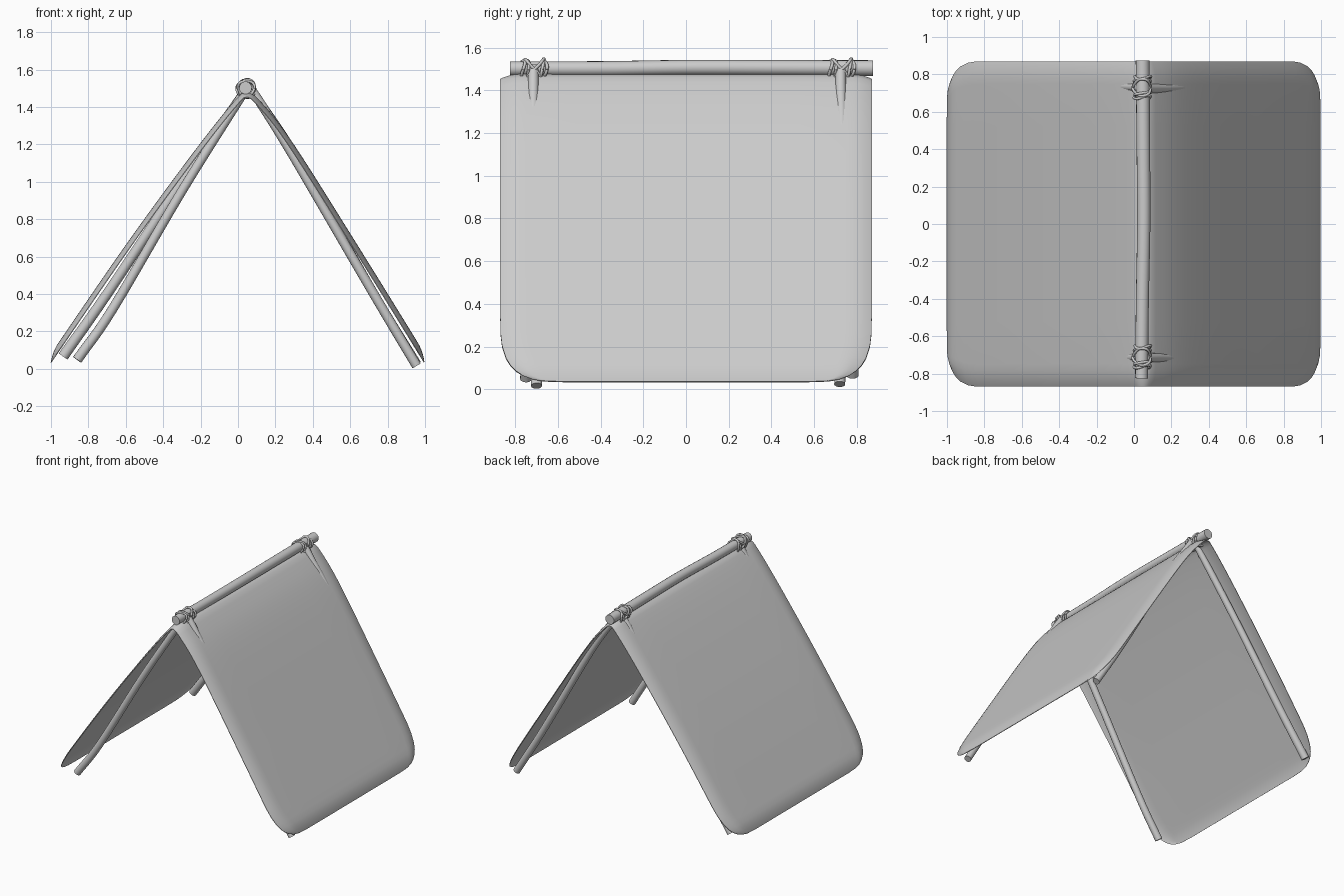
import bpy, bmesh, math
from mathutils import Vector

if "Cube" in bpy.data.objects:
    bpy.data.objects.remove(bpy.data.objects["Cube"])

grey = bpy.data.materials.new("plain grey")
grey.diffuse_color = (0.6, 0.6, 0.6, 1)
grey.use_nodes = True
grey.node_tree.nodes["Principled BSDF"].inputs["Base Color"].default_value = grey.diffuse_color


def finish(name, bm, angle=50):
    bmesh.ops.recalc_face_normals(bm, faces=bm.faces)
    me = bpy.data.meshes.new(name)
    bm.to_mesh(me)
    bm.free()
    me.materials.append(grey)
    me.shade_smooth()
    me.set_sharp_from_angle(angle=math.radians(angle))
    ob = bpy.data.objects.new(name, me)
    bpy.context.collection.objects.link(ob)
    return ob


def spline(pts, n):
    """Catmull-Rom through the points, n steps per span."""
    p = [Vector(q) for q in pts]
    p = [2 * p[0] - p[1]] + p + [2 * p[-1] - p[-2]]
    out = []
    for i in range(1, len(p) - 2):
        a, b, c, d = p[i - 1:i + 3]
        for k in range(n):
            t = k / n
            out.append(0.5 * (2 * b + (c - a) * t + (2 * a - 5 * b + 4 * c - d) * t * t
                              + (3 * b - a - 3 * c + d) * t ** 3))
    return out + [p[-2]]


def tube(bm, path, radii, sides):
    """Capped tube swept along a path."""
    rings, up = [], Vector((0.3, 0.2, 0.93))
    for i, p in enumerate(path):
        t = (path[min(i + 1, len(path) - 1)] - path[max(i - 1, 0)]).normalized()
        a = (up - t * up.dot(t)).normalized()
        up, b = a, t.cross(a)
        r = radii(i / (len(path) - 1))
        rings.append([bm.verts.new(p + r * (a * math.cos(w) + b * math.sin(w)))
                      for w in (2 * math.pi * k / sides for k in range(sides))])
    for r0, r1 in zip(rings, rings[1:]):
        for k in range(sides):
            j = (k + 1) % sides
            bm.faces.new((r0[k], r0[j], r1[j], r1[k]))
    bm.faces.new(rings[0])
    bm.faces.new(rings[-1])


def pole(name, pts, r0, r1):
    bm = bmesh.new()
    tube(bm, spline(pts, 6), lambda t: r0 + (r1 - r0) * t, 16)
    finish(name, bm)


# Ridge pole, slightly bowed
pole("ridge_pole", [(0.04, -0.825, 1.502), (0.045, -0.4, 1.502), (0.052, 0, 1.507),
                    (0.05, 0.4, 1.506), (0.046, 0.875, 1.504)], 0.034, 0.037)

# Four support legs
pole("front_left_leg", [(-0.86, -0.75, 0.048), (-0.67, -0.74, 0.32), (-0.3, -0.73, 0.95),
                        (0.03, -0.71, 1.475)], 0.027, 0.024)
pole("back_left_leg", [(-0.935, 0.78, 0.066), (-0.7, 0.77, 0.4), (-0.3, 0.75, 1.0),
                       (0.03, 0.73, 1.475)], 0.029, 0.024)
pole("front_right_leg", [(0.955, -0.70, 0.016), (0.72, -0.71, 0.41), (0.3, -0.715, 1.13),
                         (0.13, -0.715, 1.405), (0.06, -0.715, 1.51)], 0.026, 0.024)
pole("back_right_leg", [(0.955, 0.72, 0.024), (0.72, 0.725, 0.41), (0.31, 0.73, 1.13),
                        (0.13, 0.725, 1.405), (0.06, 0.725, 1.51)], 0.026, 0.024)


# Canvas: thin sheet draped over the ridge, lower corners rounded, rim curled in
def canvas():
    prof = spline([(-1.016, 0.045), (-0.6, 0.65), (-0.25, 1.13), (-0.03, 1.41), (0.045, 1.472),
                   (0.12, 1.42), (0.29, 1.2), (0.65, 0.63), (1.012, 0.045)], 12)
    run = [0]
    for a, b in zip(prof, prof[1:]):
        run.append(run[-1] + (b - a).length)
    total = run[-1]

    def at(d):
        d = max(0, min(total, d))
        i = max(k for k in range(len(run) - 1) if run[k] <= d)
        return prof[i].lerp(prof[i + 1], (d - run[i]) / (run[i + 1] - run[i]))

    edge = [0, .004, .015, .035, .06, .09, .13, .2, .27, .35]
    n = 80
    rows = edge + [.35 + (total - .7) * k / n for k in range(1, n)] + [total - e for e in reversed(edge)]
    half = [1, .993, .98, .96, .935, .9, .86, .6, .3]
    cols = [-h for h in half] + [0] + half[::-1]
    bm = bmesh.new()
    layers = ([], [])
    for d in rows:
        e = min(d, total - d)
        q = max(0, 1 - e / .35)
        w = 0.87 - 0.3 * (1 - (1 - q ** 3) ** (1 / 3))
        c = at(d)
        tan = (at(d + .015) - at(d - .015)).normalized()
        nrm = Vector((-tan.y, tan.x))
        grid = ([], [])
        for u in cols:
            rim = min(e, w * (1 - abs(u)))
            f = 1 - (1 - min(rim / 0.11, 1)) ** 2
            for side, lst in zip((1, -1), grid):
                o = c + nrm * (-0.02 * (1 - f) + side * (0.002 + 0.005 * f))
                lst.append(bm.verts.new((o.x, u * w, o.y)))
        layers[0].append(grid[0])
        layers[1].append(grid[1])
    R, C = len(rows), len(cols)
    for L in layers:
        for i in range(R - 1):
            for j in range(C - 1):
                bm.faces.new((L[i][j], L[i + 1][j], L[i + 1][j + 1], L[i][j + 1]))
    # join the rims
    loop = ([(i, 0) for i in range(R)] + [(R - 1, j) for j in range(1, C)]
            + [(i, C - 1) for i in range(R - 2, -1, -1)] + [(0, j) for j in range(C - 2, 0, -1)])
    A, B = layers
    for (i, j), (k, l) in zip(loop, loop[1:] + loop[:1]):
        bm.faces.new((A[i][j], A[k][l], B[k][l], B[i][j]))
    finish("canvas_cover", bm)


canvas()

# Rope lashings: paired rings plus crossing turns at each end of the ridge
for name, yc in (("front_lashing", -0.71), ("back_lashing", 0.73)):
    bm = bmesh.new()
    turns = [lambda a: -0.052 + 0.008 * math.sin(2 * a), lambda a: -0.034 + 0.008 * math.sin(a + 1),
             lambda a: 0.052 + 0.008 * math.sin(2 * a + 1), lambda a: 0.036 + 0.008 * math.sin(a),
             lambda a: 0.045 * math.sin(a), lambda a: -0.045 * math.sin(a)]
    for k, off in enumerate(turns):
        path = []
        for s in range(33):
            a = 2 * math.pi * s / 32
            r = 0.043 + 0.004 * math.sin(3 * a + k) + (0.004 if k > 3 else 0)
            path.append(Vector((0.044 + r * math.cos(a), yc + off(a), 1.498 + r * math.sin(a))))
        tube(bm, path, lambda t: 0.0075, 8)
    finish(name, bm)
